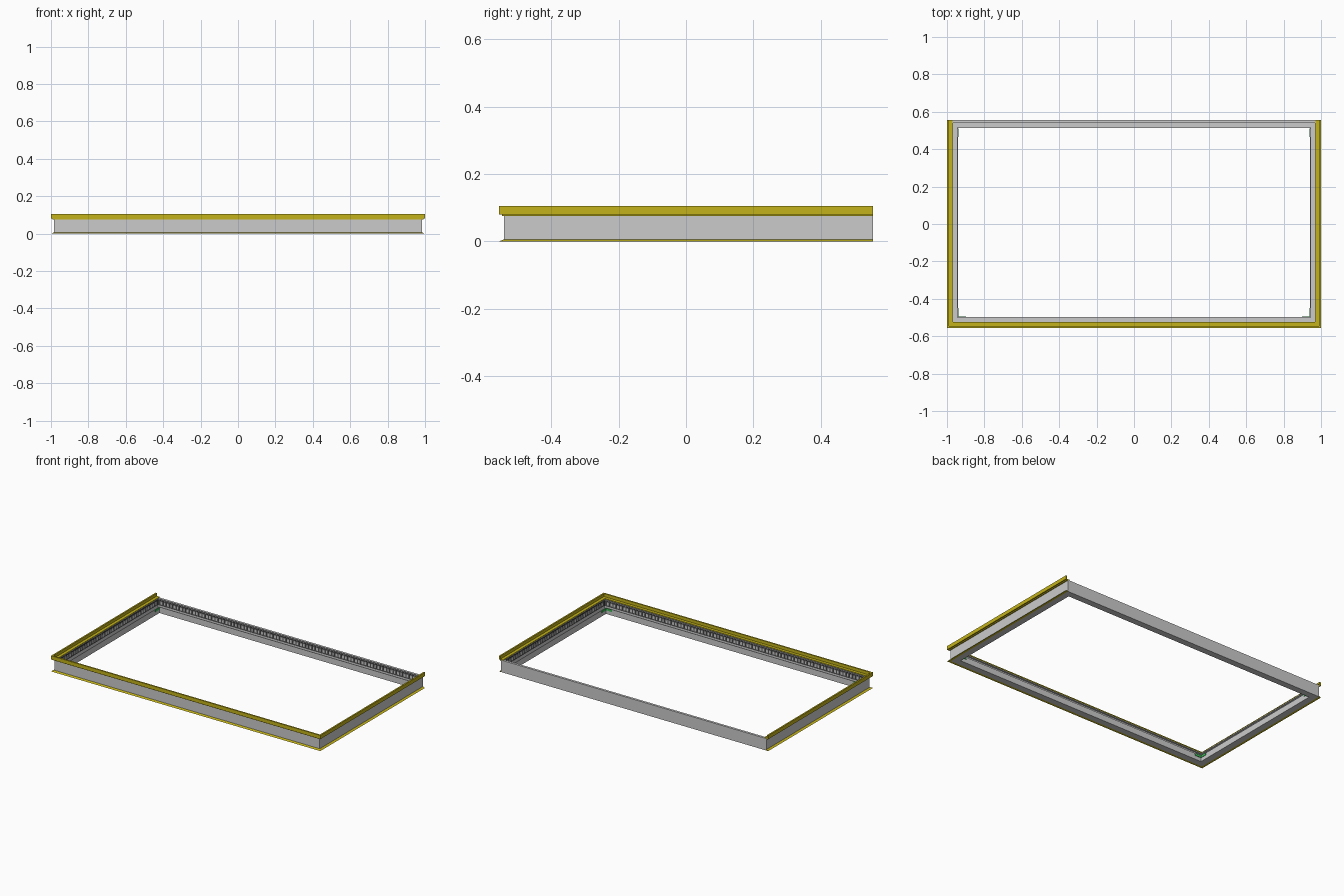
import bpy, bmesh

if "Cube" in bpy.data.objects:
    bpy.data.objects.remove(bpy.data.objects["Cube"])

X, YF, YB = 0.985, -0.54, 0.555      # outer wall lines: sides, front, back


def material(name, rgb):
    m = bpy.data.materials.new(name)
    m.diffuse_color = (*rgb, 1)
    m.use_nodes = True
    m.node_tree.nodes["Principled BSDF"].inputs["Base Color"].default_value = m.diffuse_color
    return m


yellow = material("yellow", (0.55, 0.45, 0.01))
dark = material("dark", (0.08, 0.08, 0.08))
green = material("green", (0.05, 0.5, 0.1))


def finish(name, bm, mat=None):
    bmesh.ops.recalc_face_normals(bm, faces=bm.faces)
    me = bpy.data.meshes.new(name)
    bm.to_mesh(me)
    bm.free()
    ob = bpy.data.objects.new(name, me)
    bpy.context.collection.objects.link(ob)
    if mat:
        me.materials.append(mat)
    return ob


def sweep(name, profile, closed, mat=None):
    """Mitred sweep of (inset, z) profile round the frame; open at the back if not closed."""
    bm = bmesh.new()
    rings = []
    for sx, back in ((-1, True), (-1, False), (1, False), (1, True)):
        ring = []
        for e, z in profile:
            y = (YB - e if closed else YB) if back else YF + e
            ring.append(bm.verts.new((sx * (X - e), y, z)))
        rings.append(ring)
    n = len(profile)
    for i in range(4 if closed else 3):
        a, b = rings[i], rings[(i + 1) % 4]
        for j in range(n):
            k = (j + 1) % n
            bm.faces.new((a[j], a[k], b[k], b[j]))
    if not closed:
        bm.faces.new(rings[0])
        bm.faces.new(rings[3])
    return finish(name, bm, mat)


def box(bm, x0, x1, y0, y1, z0, z1):
    vs = bmesh.ops.create_cube(bm, size=1)["verts"]
    bmesh.ops.scale(bm, vec=(abs(x1 - x0), abs(y1 - y0), z1 - z0), verts=vs)
    bmesh.ops.translate(bm, vec=((x0 + x1) / 2, (y0 + y1) / 2, (z0 + z1) / 2), verts=vs)


# channel frame: tall outer wall, floor, low inner lip, small top flange
sweep("channel_frame", [(0, 0), (0.043, 0), (0.043, 0.04), (0.039, 0.04), (0.039, 0.006),
                        (0.004, 0.006), (0.004, 0.076), (0.016, 0.076), (0.016, 0.08),
                        (0, 0.08)], True)

# upper bezel: upright lip with a flange resting on the channel
sweep("upper_bezel", [(-0.015, 0.08), (-0.007, 0.08), (-0.007, 0.075), (0, 0.075), (0, 0.081),
                      (0.015, 0.081), (0.015, 0.085), (-0.005, 0.085), (-0.005, 0.105),
                      (-0.015, 0.105)], False, yellow)

# lower bezel: thin tapered foot flange
sweep("lower_bezel", [(-0.015, 0), (0.001, 0), (0.001, 0.006), (0, 0.006)], False, yellow)

# light strip on the inner face of the outer wall
sweep("light_strip", [(0.004, 0.03), (0.006, 0.03), (0.006, 0.066), (0.004, 0.066)], True, dark)

# small light blocks along the strip
bm = bmesh.new()
NX, NY = 80, 44
for i in range(NX):
    x = -0.95 + 1.9 * i / (NX - 1)
    for w, s in ((YF, 1), (YB, -1)):
        box(bm, x - 0.007, x + 0.007, w + s * 0.006, w + s * 0.009, 0.04, 0.06)
for i in range(NY):
    y = -0.505 + 1.025 * i / (NY - 1)
    for s in (-1, 1):
        box(bm, s * (X - 0.006), s * (X - 0.009), y - 0.007, y + 0.007, 0.04, 0.06)
finish("light_blocks", bm)

# green corner clips on the inner lip
bm = bmesh.new()
for s in (-1, 1):
    xi = X - 0.043
    for y0, y1 in ((YF + 0.044, YF + 0.09), (YB - 0.09, YB - 0.044)):
        box(bm, s * xi, s * (xi - 0.003), y0, y1, 0.025, 0.04)
    box(bm, s * xi, s * (xi - 0.045), YF + 0.043, YF + 0.046, 0.025, 0.04)
finish("corner_clips", bm, green)
